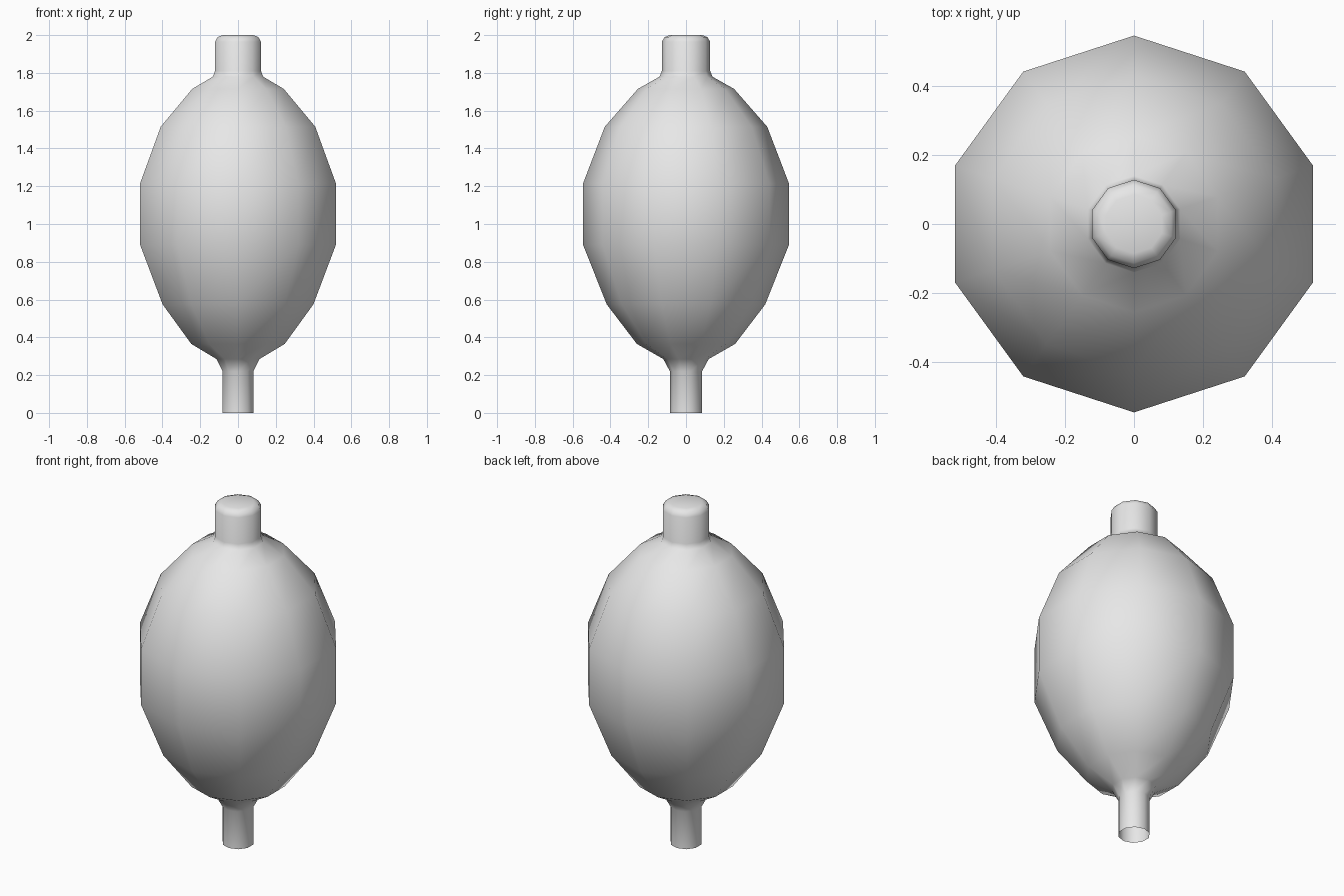
import bpy, bmesh
from math import sin, cos, tau

cube = bpy.data.objects.get("Cube")
if cube:
    bpy.data.objects.remove(cube, do_unlink=True)

SIDES = 10

# Single plain grey
grey = bpy.data.materials.new("plain_grey")
grey.use_nodes = True
grey.diffuse_color = (0.8, 0.8, 0.8, 1)
grey.node_tree.nodes["Principled BSDF"].inputs["Base Color"].default_value = (0.8, 0.8, 0.8, 1)


def lathe(name, profile, cap_top=False):
    """Turn (radius, height) points into a smooth ten-sided solid."""
    bm = bmesh.new()
    rings = []
    for r, z in profile:
        rings.append([bm.verts.new((r * sin(tau * i / SIDES), -r * cos(tau * i / SIDES), z))
                      for i in range(SIDES)])
    for low, high in zip(rings, rings[1:]):
        for i in range(SIDES):
            j = (i + 1) % SIDES
            bm.faces.new((low[i], low[j], high[j], high[i]))
    if cap_top:
        bm.faces.new(rings[-1])
    for f in bm.faces:
        f.smooth = True
    mesh = bpy.data.meshes.new(name)
    bm.to_mesh(mesh)
    bm.free()
    mesh.materials.append(grey)
    obj = bpy.data.objects.new(name, mesh)
    bpy.context.collection.objects.link(obj)
    return obj


# Open lower tube, swelling bulb and rounded top neck in one skin
stem = [(0.085, 0), (0.085, 0.22), (0.12, 0.285)]
bulb = [(0.26, 0.365), (0.42, 0.575), (0.545, 0.89),
        (0.545, 1.215), (0.43, 1.515), (0.255, 1.715)]
neck = [(0.14, 1.78), (0.128, 1.81), (0.128, 1.965), (0.113, 1.99), (0.085, 2.0)]
lathe("bulb_with_necks", stem + bulb + neck, cap_top=True)
